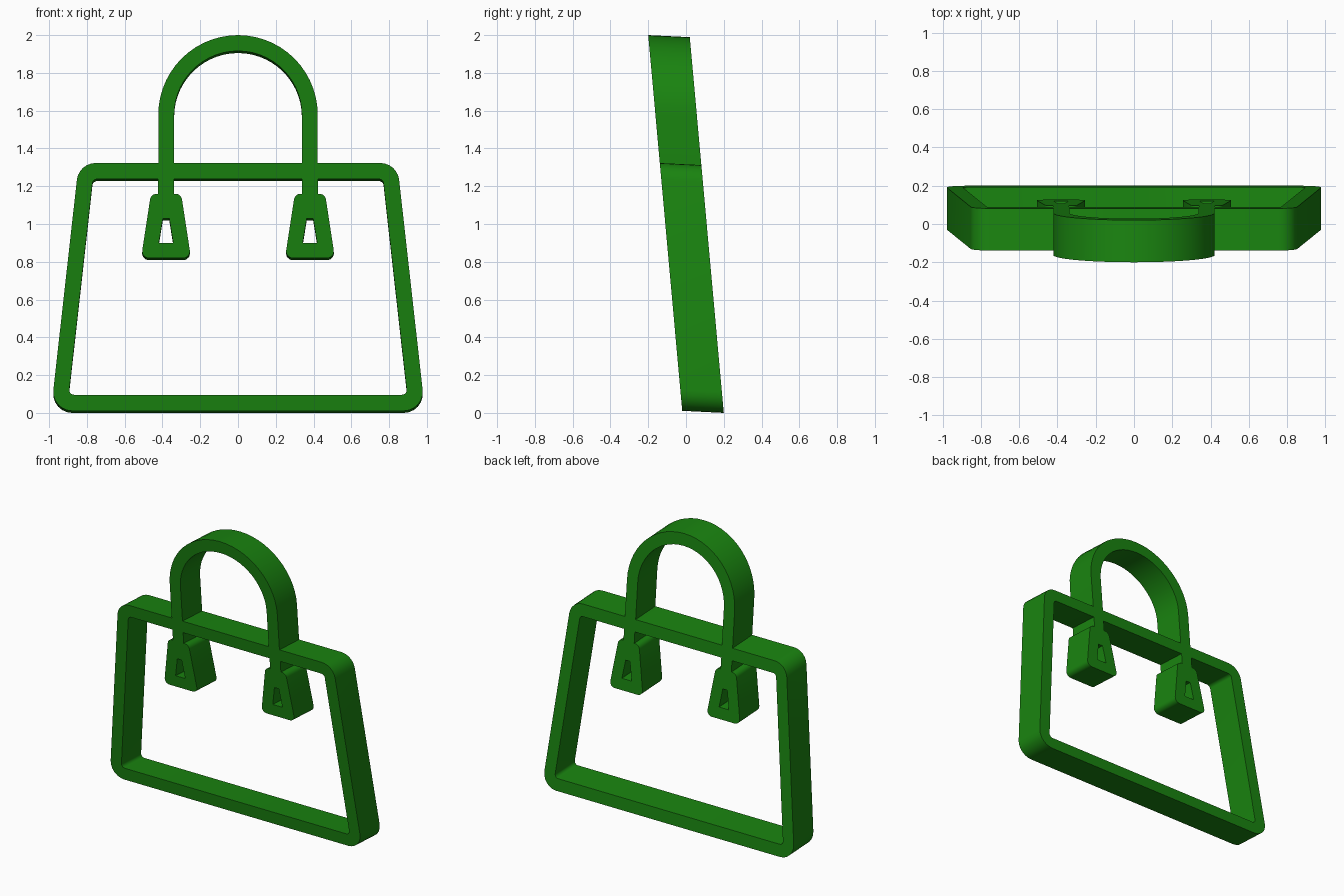
import bpy, bmesh, math
from mathutils import Vector

if "Cube" in bpy.data.objects:
    bpy.data.objects.remove(bpy.data.objects["Cube"])

green = bpy.data.materials.new("green")
green.diffuse_color = (0.01, 0.23, 0.005, 1)
green.use_nodes = True
green.node_tree.nodes["Principled BSDF"].inputs["Base Color"].default_value = green.diffuse_color

Z0, Z1 = 0.011, 2.0


def place(p, back):
    """Front-view point to the leaning front or back face."""
    x, z = p
    y = -0.02 - 0.18 * (z - Z0) / (Z1 - Z0)
    return (x, y + 0.22, z - 0.011) if back else (x, y, z)


def trapezoid(cx, z_low, z_high, half_low, half_high, r_low, r_high, n=7):
    """Counter-clockwise trapezoid with rounded corners."""
    pts = [Vector(p) for p in ((cx - half_low, z_low), (cx + half_low, z_low),
                               (cx + half_high, z_high), (cx - half_high, z_high))]
    out = []
    for i, r in enumerate((r_low, r_low, r_high, r_high)):
        p = pts[i]
        a = (pts[i - 1] - p).normalized()
        b = (pts[(i + 1) % 4] - p).normalized()
        half = a.angle(b) / 2
        c = p + (a + b).normalized() * r / math.sin(half)
        start = p + a * r / math.tan(half) - c
        turn = math.pi - 2 * half
        for k in range(n):
            t = turn * k / (n - 1)
            out.append((c.x + start.x * math.cos(t) - start.y * math.sin(t),
                        c.y + start.x * math.sin(t) + start.y * math.cos(t)))
    return out


def band(name, outer, inner, closed=True):
    """Extruded band between two outlines with equal point counts."""
    bm = bmesh.new()
    rows = [[bm.verts.new(place(p, back)) for p in line]
            for line, back in ((outer, 0), (inner, 0), (inner, 1), (outer, 1))]
    n = len(outer)
    for i in range(n if closed else n - 1):
        j = (i + 1) % n
        for k in range(4):
            a, b = rows[k], rows[(k + 1) % 4]
            bm.faces.new((a[i], a[j], b[j], b[i]))
    bmesh.ops.recalc_face_normals(bm, faces=bm.faces)
    me = bpy.data.meshes.new(name)
    bm.to_mesh(me)
    bm.free()
    me.materials.append(green)
    ob = bpy.data.objects.new(name, me)
    bpy.context.collection.objects.link(ob)
    bpy.ops.object.select_all(action='DESELECT')
    ob.select_set(True)
    bpy.context.view_layer.objects.active = ob
    bpy.ops.object.shade_smooth_by_angle(angle=math.radians(30))
    return ob


# Bag body outline
band("bag_frame",
     trapezoid(0, Z0, 1.323, 0.99, 0.843, 0.10, 0.10),
     trapezoid(0, 0.096, 1.238, 0.896, 0.768, 0.025, 0.025))


# Arched handle, ending on the top bar
def arch(r):
    curve = [(r * math.cos(math.pi * k / 28), 1.578 + r * math.sin(math.pi * k / 28))
             for k in range(29)]
    return [(r, 1.32)] + curve + [(-r, 1.32)]


band("handle", arch(0.422), arch(0.338), closed=False)

# Strap ends and pierced tabs below the bar
for side, s in (("left", -1), ("right", 1)):
    cx = 0.381 * s
    band(side + "_strap", [(cx - 0.042, 1.24), (cx - 0.042, 1.158)],
         [(cx + 0.042, 1.24), (cx + 0.042, 1.158)], closed=False)
    band(side + "_tab",
         trapezoid(cx, 0.82, 1.16, 0.132, 0.08, 0.035, 0.035),
         trapezoid(cx, 0.90, 1.03, 0.038, 0.017, 0.003, 0.003))
